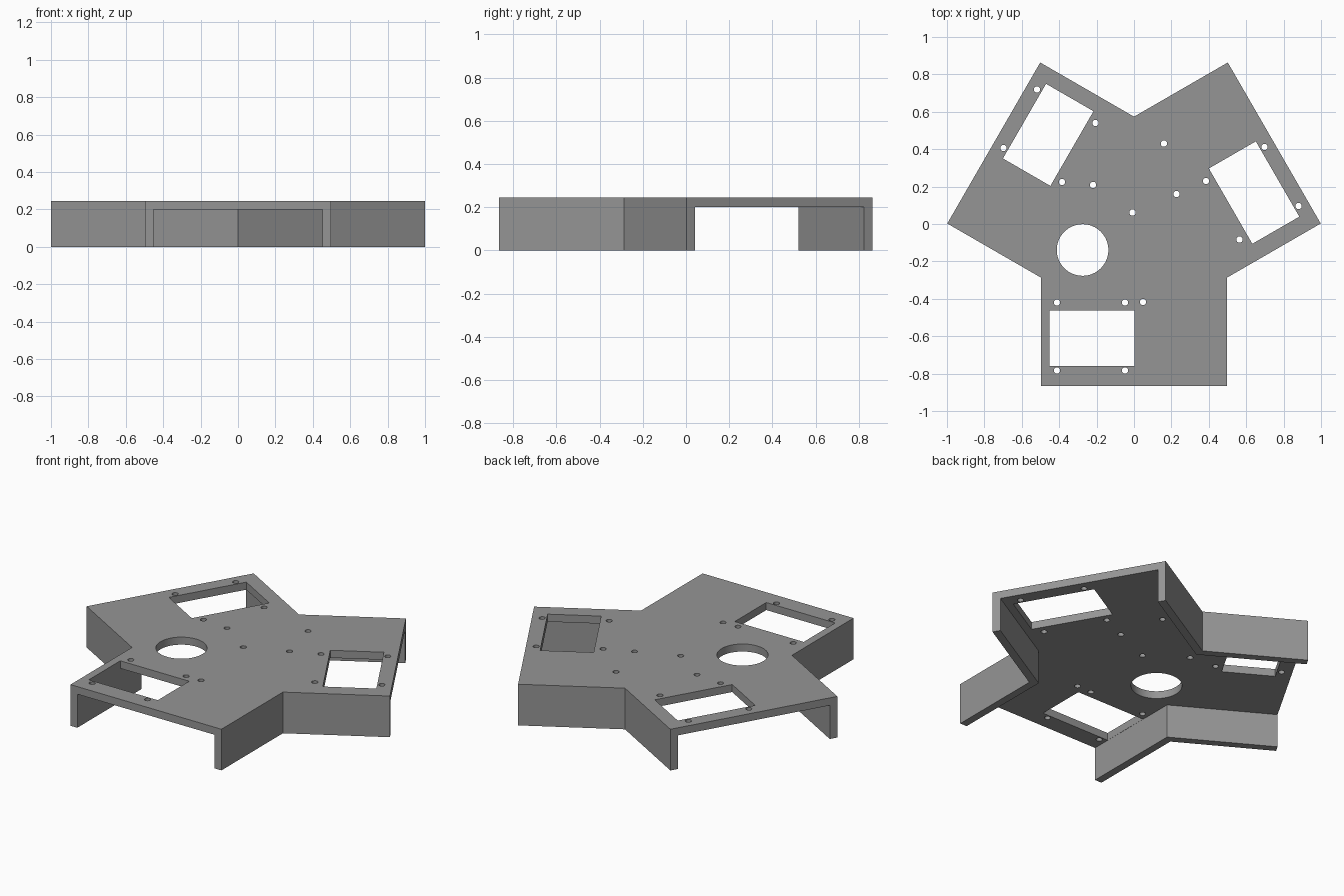
import bpy, bmesh, math
from mathutils import Matrix, Vector

if "Cube" in bpy.data.objects:
    bpy.data.objects.remove(bpy.data.objects["Cube"])

HALF_WIDTH, REACH = 0.497, 0.866      # arm half width, centre to arm end
WALL, HEIGHT, PLATE_BOTTOM = 0.045, 0.245, 0.2


def turn(k):
    return Matrix.Rotation(math.radians(120 * k), 2)


def star(w, reach):
    # outline of three arms, anticlockwise, starting with the front arm
    valley = w * math.tan(math.radians(30))
    arm = [(-w, -reach), (w, -reach), (w, -valley)]
    return [turn(k) @ Vector(p) for k in range(3) for p in arm]


def rectangle(x0, x1, y0, y1, k):
    return [turn(k) @ Vector(p) for p in ((x0, y0), (x1, y0), (x1, y1), (x0, y1))]


def circle(x, y, r, n):
    return [Vector((x + r * math.cos(2 * math.pi * i / n),
                    y + r * math.sin(2 * math.pi * i / n))) for i in range(n)]


def prisms(name, outlines, z0, z1):
    bm = bmesh.new()
    for pts in outlines:
        low = [bm.verts.new((p.x, p.y, z0)) for p in pts]
        high = [bm.verts.new((p.x, p.y, z1)) for p in pts]
        bm.faces.new(low[::-1])
        bm.faces.new(high)
        for i in range(len(pts)):
            j = (i + 1) % len(pts)
            bm.faces.new((low[i], low[j], high[j], high[i]))
    mesh = bpy.data.meshes.new(name)
    bm.to_mesh(mesh)
    bm.free()
    ob = bpy.data.objects.new(name, mesh)
    bpy.context.collection.objects.link(ob)
    return ob


def cut(body, cutter):
    mod = body.modifiers.new("cut", 'BOOLEAN')
    mod.operation = 'DIFFERENCE'
    mod.solver = 'EXACT'
    mod.object = cutter
    bpy.context.view_layer.objects.active = body
    bpy.ops.object.modifier_apply(modifier=mod.name)
    bpy.data.objects.remove(cutter)


# three-armed chassis with side walls, open below and at the arm ends
chassis = prisms("chassis", [star(HALF_WIDTH, REACH)], 0, HEIGHT)
cut(chassis, prisms("cavity", [star(HALF_WIDTH - WALL, REACH + 0.1)], -0.1, PLATE_BOTTOM))

# one rectangular window per arm and the large round opening
openings = [rectangle(-0.451, 0.003, -0.759, -0.463, 0),
            rectangle(-0.408, 0.057, -0.785, -0.495, 1),
            rectangle(-0.414, 0.047, -0.782, -0.489, 2),
            circle(-0.275, -0.139, 0.138, 64)]

# screw holes
screws = [(-0.519, 0.719), (-0.698, 0.406), (-0.206, 0.54), (-0.385, 0.225),
          (-0.219, 0.209), (0.16, 0.43), (0.698, 0.412), (0.385, 0.23),
          (0.227, 0.16), (-0.008, 0.061), (0.88, 0.096), (0.564, -0.083),
          (-0.412, -0.42), (-0.048, -0.42), (0.048, -0.417),
          (-0.412, -0.783), (-0.048, -0.783)]
openings += [circle(x, y, 0.017, 24) for x, y in screws]
cut(chassis, prisms("openings", openings, 0.1, 0.35))

grey = bpy.data.materials.new("grey")
grey.diffuse_color = (0.3, 0.3, 0.3, 1)
grey.use_nodes = True
grey.node_tree.nodes["Principled BSDF"].inputs["Base Color"].default_value = grey.diffuse_color
chassis.data.materials.clear()
chassis.data.materials.append(grey)
for poly in chassis.data.polygons:
    poly.material_index = 0

bpy.ops.object.select_all(action='DESELECT')
chassis.select_set(True)
bpy.context.view_layer.objects.active = chassis
bpy.ops.object.shade_smooth_by_angle(angle=math.radians(30))
